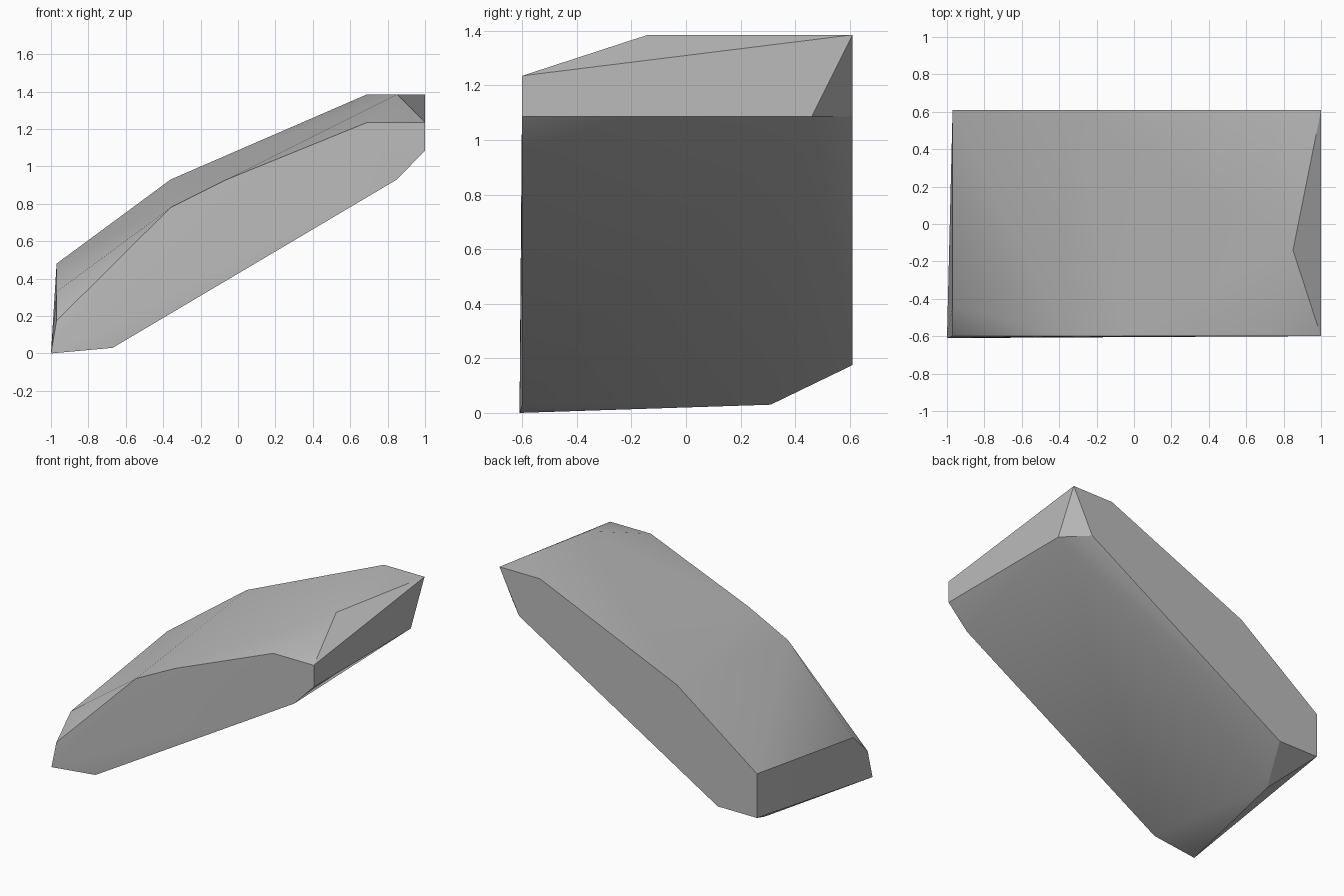
import bpy, bmesh, math

cube = bpy.data.objects.get("Cube")
if cube:
    bpy.data.objects.remove(cube, do_unlink=True)

FRONT, BACK = -0.6, 0.61

# Side outlines of the slab as (x, z)
front_outline = [(-0.67, 0.03), (0.85, 0.93), (1, 1.085), (1, 1.235),
                 (0.69, 1.235), (-0.06, 0.93), (-0.36, 0.78), (-0.97, 0.175)]
back_outline = [(-0.67, 0.175), (0.85, 1.085), (1, 1.385), (0.69, 1.385),
                (-0.36, 0.93), (-0.97, 0.48), (-0.97, 0.175)]
# Chipped corners between the two sides
chips = [(-1, -0.61, 0), (-0.97, -0.44, 0.33), (-0.82, 0.31, 0.03),
         (1, 0.46, 1.085), (0.85, -0.14, 1.385)]

# Stone slab wrapped around the outlines
bm = bmesh.new()
for outline, y in ((front_outline, FRONT), (back_outline, BACK)):
    for x, z in outline:
        bm.verts.new((x, y, z))
for point in chips:
    bm.verts.new(point)
bmesh.ops.convex_hull(bm, input=bm.verts[:])
bmesh.ops.dissolve_limit(bm, angle_limit=math.radians(1),
                         verts=bm.verts[:], edges=bm.edges[:])
bmesh.ops.recalc_face_normals(bm, faces=bm.faces[:])
mesh = bpy.data.meshes.new("stone_slab")
bm.to_mesh(mesh)
bm.free()
slab = bpy.data.objects.new("stone_slab", mesh)
bpy.context.collection.objects.link(slab)

# Grey stone
stone = bpy.data.materials.new("grey_stone")
stone.use_nodes = True
colour = (0.5, 0.5, 0.5, 1)
stone.diffuse_color = colour
stone.node_tree.nodes["Principled BSDF"].inputs["Base Color"].default_value = colour
mesh.materials.append(stone)

# Soft facets with crisp outer edges
bpy.ops.object.select_all(action='DESELECT')
slab.select_set(True)
bpy.context.view_layer.objects.active = slab
bpy.ops.object.shade_smooth_by_angle(angle=math.radians(30))
